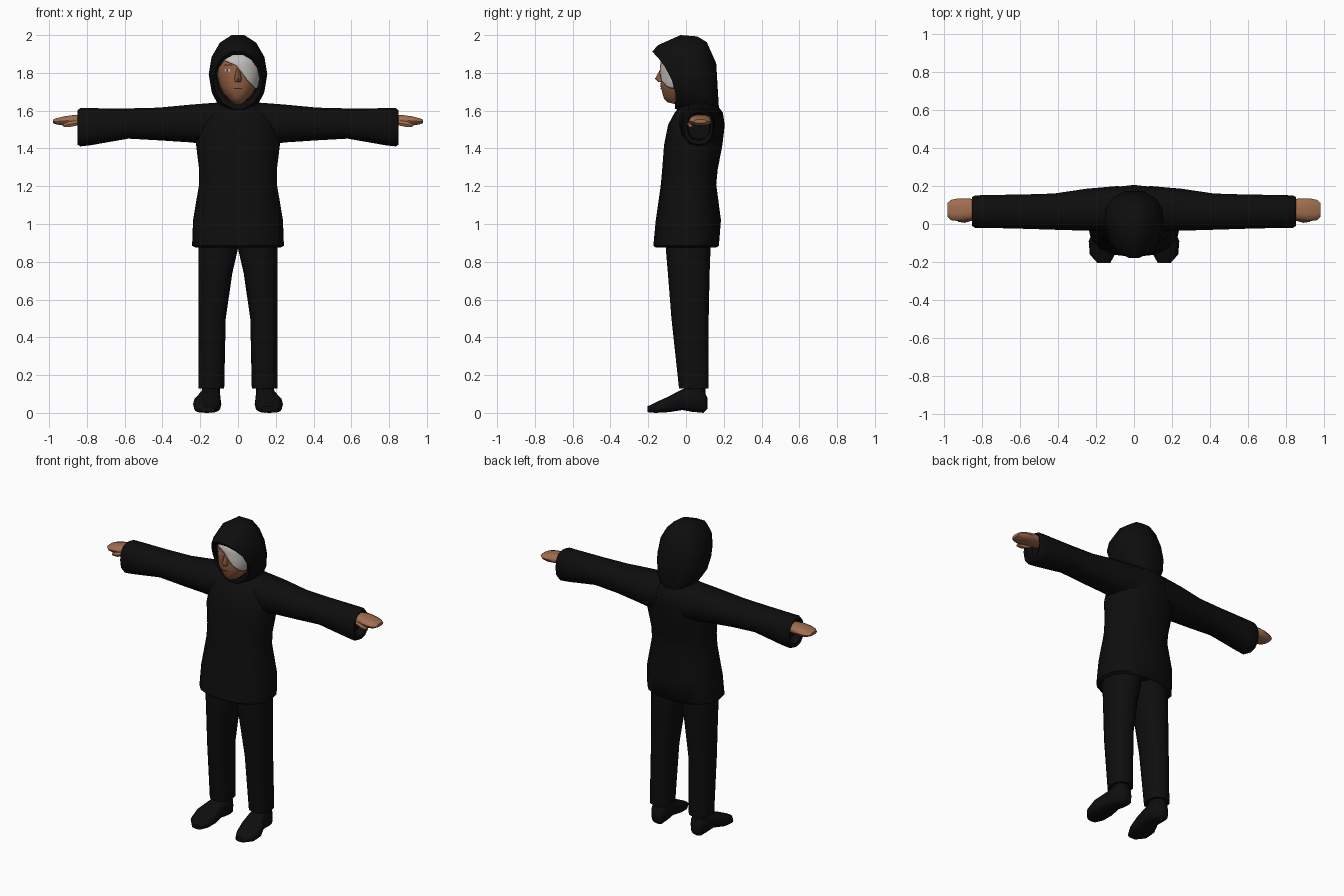
import bpy, bmesh, math
from mathutils import Vector


def material(name, r, g, b):
    m = bpy.data.materials.new(name)
    m.diffuse_color = (r, g, b, 1)
    return m


BLACK = material("black cloth", 0.0042, 0.0042, 0.0042)
HAND_SKIN = material("hand skin", 0.36, 0.155, 0.08)
FACE_SKIN = material("face skin", 0.29, 0.115, 0.055)
HAIR = material("pale hair", 0.55, 0.53, 0.51)
EYE = material("eye white", 0.55, 0.52, 0.48)
DARK = material("dark brown", 0.05, 0.02, 0.012)


def finish(name, bm, mat, mirror=False, angle=50):
    me = bpy.data.meshes.new(name)
    bm.to_mesh(me)
    bm.free()
    me.materials.append(mat)
    for p in me.polygons:
        p.use_smooth = True
    me.set_sharp_from_angle(angle=math.radians(angle))
    ob = bpy.data.objects.new(name, me)
    bpy.context.collection.objects.link(ob)
    if mirror:
        ob.modifiers.new("mirror", 'MIRROR')
    return ob


def loft(name, rings, mat, mirror=False, angle=50):
    """Skin closed rings of points and cap both ends."""
    bm = bmesh.new()
    vs = [[bm.verts.new(p) for p in ring] for ring in rings]
    n = len(vs[0])
    for a, b in zip(vs, vs[1:]):
        for i in range(n):
            j = (i + 1) % n
            bm.faces.new((a[i], a[j], b[j], b[i]))
    bm.faces.new(vs[0])
    bm.faces.new(vs[-1])
    bmesh.ops.recalc_face_normals(bm, faces=bm.faces)
    return finish(name, bm, mat, mirror, angle)


def section(axis, pos, a0, a1, b0, b1, n=12, power=0.85):
    """Rounded section across an axis, filling the bounds a0..a1, b0..b1."""
    pts = []
    for i in range(n):
        t = 2 * math.pi * i / n
        c, s = (math.copysign(abs(round(v, 6)) ** power, v) for v in (math.cos(t), math.sin(t)))
        a = (a0 + a1) / 2 + (a1 - a0) / 2 * c
        b = (b0 + b1) / 2 + (b1 - b0) / 2 * s
        pts.append({'x': (pos, a, b), 'y': (a, pos, b), 'z': (a, b, pos)}[axis])
    return pts


def tube(name, axis, rows, mat, mirror=False, n=12, power=0.85, angle=50):
    return loft(name, [section(axis, *r, n=n, power=power) for r in rows], mat, mirror, angle)


# Coat body: height, half width, front, back
body = [(0.91, 0.20, -0.13, 0.14), (0.875, 0.225, -0.16, 0.16), (0.885, 0.243, -0.173, 0.174),
        (1.02, 0.238, -0.16, 0.185), (1.21, 0.206, -0.133, 0.16), (1.29, 0.206, -0.126, 0.168),
        (1.42, 0.222, -0.116, 0.193), (1.525, 0.21, -0.095, 0.205), (1.59, 0.165, -0.06, 0.195),
        (1.635, 0.10, -0.02, 0.16)]
tube("coat_body", 'z', [(z, -w, w, f, b) for z, w, f, b in body], BLACK, n=16)

# Sleeves with turned-in cuffs
tube("sleeve", 'x', [
    (0.08, -0.04, 0.20, 1.41, 1.645), (0.25, -0.035, 0.185, 1.432, 1.632),
    (0.42, -0.03, 0.16, 1.443, 1.616), (0.58, -0.025, 0.155, 1.452, 1.612),
    (0.78, -0.02, 0.152, 1.417, 1.613), (0.835, -0.02, 0.15, 1.411, 1.613),
    (0.85, -0.01, 0.142, 1.42, 1.602), (0.845, 0.005, 0.13, 1.44, 1.59),
    (0.80, 0.01, 0.125, 1.45, 1.585)], BLACK, mirror=True)

# Hands and thumbs
tube("hand", 'x', [
    (0.79, 0.035, 0.12, 1.53, 1.575), (0.87, 0.02, 0.135, 1.524, 1.578),
    (0.92, 0.015, 0.135, 1.52, 1.571), (0.96, 0.02, 0.127, 1.526, 1.561),
    (0.98, 0.04, 0.11, 1.534, 1.553)], HAND_SKIN, mirror=True, n=10, power=0.75)
tube("thumb", 'x', [
    (0.84, 0.02, 0.05, 1.522, 1.55), (0.89, 0.006, 0.04, 1.512, 1.545),
    (0.925, 0.012, 0.032, 1.512, 1.53)], HAND_SKIN, mirror=True, n=6)

# Trouser legs
tube("trouser_leg", 'z', [
    (0.16, 0.095, 0.19, -0.01, 0.10), (0.13, 0.09, 0.195, -0.02, 0.105),
    (0.13, 0.073, 0.21, -0.037, 0.12), (0.50, 0.065, 0.208, -0.077, 0.12),
    (0.74, 0.03, 0.208, -0.096, 0.125), (0.87, 0.0, 0.21, -0.107, 0.13),
    (0.95, 0.0, 0.20, -0.10, 0.13)], BLACK, mirror=True, power=0.8)

# Shoes and ankles
tube("shoe", 'y', [
    (0.113, 0.115, 0.17, 0.02, 0.08), (0.092, 0.098, 0.188, 0.0, 0.125),
    (0.03, 0.092, 0.198, 0.006, 0.14), (-0.02, 0.092, 0.207, 0.015, 0.125),
    (-0.09, 0.088, 0.238, 0.004, 0.088), (-0.16, 0.10, 0.232, 0.0, 0.056),
    (-0.205, 0.125, 0.192, 0.004, 0.034)], BLACK, mirror=True, power=0.65)
tube("ankle", 'z', [(0.06, 0.095, 0.192, 0.0, 0.105), (0.20, 0.098, 0.19, 0.0, 0.10)],
     BLACK, mirror=True)


# Hood: top y, top z, bottom y, bottom z, half width, side setback
def hood_ring(yt, zt, yb, zb, w, back, n=14):
    k = 1 / math.cos(math.pi / n)
    pts = []
    for i in range(n):
        t = 2 * math.pi * (i + 0.5) / n
        u = (1 - math.cos(t) * k) / 2
        pts.append((w * math.sin(t), yt + (yb - yt) * u + back * math.sin(t) ** 2,
                    zt + (zb - zt) * u))
    return pts


loft("hood", [hood_ring(*r) for r in (
    (-0.09, 1.90, 0.0, 1.645, 0.118, 0.03), (-0.165, 1.895, -0.06, 1.643, 0.114, 0.045),
    (-0.18, 1.914, -0.06, 1.61, 0.13, 0.045), (-0.15, 1.947, -0.03, 1.60, 0.143, 0.035),
    (-0.03, 2.0, 0.03, 1.585, 0.155, 0.02), (0.06, 1.993, 0.10, 1.57, 0.15, 0),
    (0.11, 1.963, 0.15, 1.56, 0.12, 0), (0.16, 1.85, 0.175, 1.60, 0.06, 0))], BLACK)

# Head: height, half width, front, back
HEAD = [(1.58, 0.045, -0.03, 0.06), (1.635, 0.045, -0.06, 0.06), (1.645, 0.035, -0.10, 0.06),
        (1.665, 0.055, -0.117, 0.07), (1.69, 0.078, -0.124, 0.08), (1.73, 0.097, -0.135, 0.08),
        (1.80, 0.113, -0.130, 0.08), (1.86, 0.112, -0.125, 0.08), (1.91, 0.09, -0.10, 0.07),
        (1.94, 0.05, -0.06, 0.04)]
tube("head", 'z', [(z, -w, w, f, b) for z, w, f, b in HEAD], FACE_SKIN, n=16, power=1)
tube("nose", 'z', [
    (1.825, -0.008, 0.008, -0.133, -0.11), (1.77, -0.019, 0.019, -0.164, -0.10),
    (1.752, -0.017, 0.017, -0.148, -0.10)], FACE_SKIN, n=8, power=1)


def head_point(z, deg, off):
    for a, b in zip(HEAD, HEAD[1:]):
        if a[0] <= z <= b[0]:
            k = (z - a[0]) / (b[0] - a[0])
            w, f, r = (a[i] + (b[i] - a[i]) * k for i in (1, 2, 3))
            t = math.radians(deg)
            return Vector(((w + off) * math.sin(t),
                           (f + r) / 2 - ((r - f) / 2 + off) * math.cos(t), z))


def face_patch(name, rows, off, mat, cols=8, thick=0.0):
    """Sheet hugging the face; rows are height, start angle, end angle."""
    bm = bmesh.new()
    vs = [[bm.verts.new(head_point(z, a + (b - a) * c / cols, off)) for c in range(cols + 1)]
          for z, a, b in rows]
    for r, s in zip(vs, vs[1:]):
        for c in range(cols):
            bm.faces.new((r[c], s[c], s[c + 1], r[c + 1]))
    ob = finish(name, bm, mat)
    if thick:
        mod = ob.modifiers.new("thickness", 'SOLIDIFY')
        mod.thickness = thick
        mod.offset = -1


# Swept fringe, eye, brow and mouth
face_patch("hair_fringe", [
    (1.905, -25, 85), (1.875, -50, 87), (1.86, -28, 87), (1.84, -6, 87), (1.80, 10, 87),
    (1.76, 27, 87), (1.73, 50, 85), (1.718, 62, 80)], 0.011, HAIR, cols=10, thick=0.009)
face_patch("eye", [(1.821, -34, -25), (1.814, -39, -20), (1.807, -35, -23)], 0.002, EYE, cols=4)
face_patch("iris", [(1.82, -31, -27), (1.814, -32, -26), (1.808, -31, -27)], 0.0035, DARK, cols=2)
face_patch("eyebrow", [(1.845, -38, -18), (1.840, -42, -14)], 0.002, DARK, cols=4)
face_patch("mouth", [(1.720, -13, 13), (1.714, -13, 13)], 0.003, DARK, cols=6)
